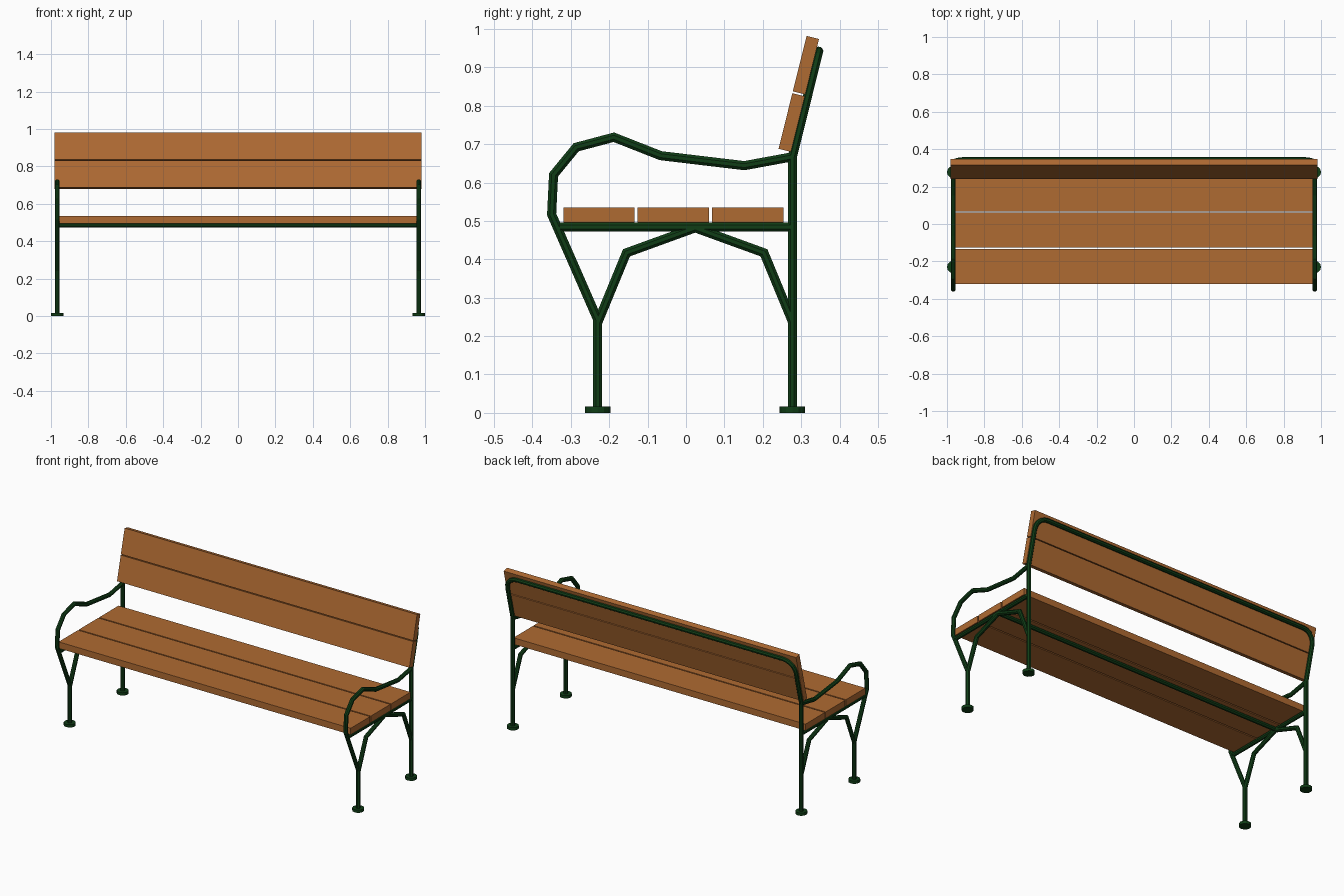
import bpy, bmesh, math
from mathutils import Vector, Matrix

if "Cube" in bpy.data.objects:
    bpy.data.objects.remove(bpy.data.objects["Cube"])


def material(name, color):
    m = bpy.data.materials.new(name)
    m.diffuse_color = (*color, 1)
    m.use_nodes = True
    m.node_tree.nodes["Principled BSDF"].inputs["Base Color"].default_value = m.diffuse_color
    return m


wood = material("warm wood", (0.43, 0.145, 0.032))
green = material("dark green metal", (0.005, 0.047, 0.008))

SIDE = 0.967      # x of the side frames
R = 0.0128        # tube radius
TILT = math.radians(14)


def finish(bm, name, mat):
    bmesh.ops.recalc_face_normals(bm, faces=bm.faces)
    me = bpy.data.meshes.new(name)
    bm.to_mesh(me)
    bm.free()
    me.materials.append(mat)
    ob = bpy.data.objects.new(name, me)
    bpy.context.collection.objects.link(ob)
    return ob


def tube(name, points, sides=8):
    """Sweep a polygon along a path with mitred corners."""
    pts = [Vector(p) for p in points]
    dirs = [(b - a).normalized() for a, b in zip(pts, pts[1:])]
    d = dirs[0]
    u = d.cross(Vector((0, 1, 0)) if abs(d.y) < 0.5 else Vector((1, 0, 0))).normalized()
    v = d.cross(u)
    angles = [2 * math.pi * (i + 0.5) / sides for i in range(sides)]
    ring = [pts[0] + (u * math.cos(a) + v * math.sin(a)) * R for a in angles]
    bm = bmesh.new()
    prev = [bm.verts.new(c) for c in ring]
    bm.faces.new(prev)
    for i in range(1, len(pts)):
        d = dirs[i - 1]
        n = (d + dirs[i]).normalized() if i < len(dirs) else d
        ring = [c + d * ((pts[i] - c).dot(n) / d.dot(n)) for c in ring]
        cur = [bm.verts.new(c) for c in ring]
        for k in range(sides):
            j = (k + 1) % sides
            bm.faces.new((prev[k], prev[j], cur[j], cur[k]))
        prev = cur
    bm.faces.new(prev)
    return finish(bm, name, green)


def plank(name, size, centre, tilt=0.0):
    bm = bmesh.new()
    bmesh.ops.create_cube(bm, size=1)
    bmesh.ops.scale(bm, vec=size, verts=bm.verts)
    bmesh.ops.transform(bm, verts=bm.verts,
                        matrix=Matrix.Translation(centre) @ Matrix.Rotation(-tilt, 4, 'X'))
    return finish(bm, name, wood)


def foot(name, x, y):
    bm = bmesh.new()
    bmesh.ops.create_cone(bm, cap_ends=True, segments=12, radius1=0.033, radius2=0.033,
                          depth=0.017, matrix=Matrix.Translation((x, y, 0.0085)))
    return finish(bm, name, green)


# Side frame profiles in (y, z)
front_leg_and_arm = [(-0.23, 0.005), (-0.23, 0.243), (-0.35, 0.517), (-0.345, 0.62),
                     (-0.286, 0.692), (-0.188, 0.718), (-0.066, 0.67),
                     (0.152, 0.644), (0.277, 0.667)]
brace = [(-0.23, 0.235), (-0.155, 0.417), (0.024, 0.482), (0.203, 0.417), (0.277, 0.238)]
seat_rail = [(-0.33, 0.484), (0.277, 0.484)]

for s, side in ((-1, "left"), (1, "right")):
    for name, path in (("front_leg_and_armrest", front_leg_and_arm),
                       ("brace", brace), ("seat_rail", seat_rail)):
        tube(f"{side}_{name}", [(s * SIDE, y, z) for y, z in path])
    foot(f"{side}_front_foot", s * SIDE, -0.23)
    foot(f"{side}_back_foot", s * SIDE, 0.277)

# Back legs and tilted back hoop as one bent tube
TOP, CORNER = 0.283, 0.075
half = [(SIDE, 0.277, 0.005), (SIDE, 0.277, 0.667)]
for i in range(6):
    a = math.pi / 2 * i / 5
    t = TOP - CORNER + CORNER * math.sin(a)
    half.append((SIDE - CORNER + CORNER * math.cos(a),
                 0.277 + t * math.sin(TILT), 0.667 + t * math.cos(TILT)))
tube("back_legs_and_hoop", half + [(-x, y, z) for x, y, z in reversed(half)])

# Cross bar under the seat
tube("seat_cross_bar", [(-SIDE, 0.024, 0.486), (SIDE, 0.024, 0.486)])

# Seat slats
for i in range(3):
    plank(f"seat_slat_{i + 1}", (1.958, 0.186, 0.039), (0, -0.2265 + 0.1938 * i, 0.5155))

# Back slats, placed along the tilted front line
up = Vector((0, math.sin(TILT), math.cos(TILT)))
out = Vector((0, math.cos(TILT), -math.sin(TILT)))
for i in range(2):
    c = Vector((0, 0.241, 0.688)) + up * (0.0745 + 0.154 * i) + out * 0.0165
    plank(f"back_slat_{i + 1}", (1.96, 0.033, 0.149), c, TILT)
